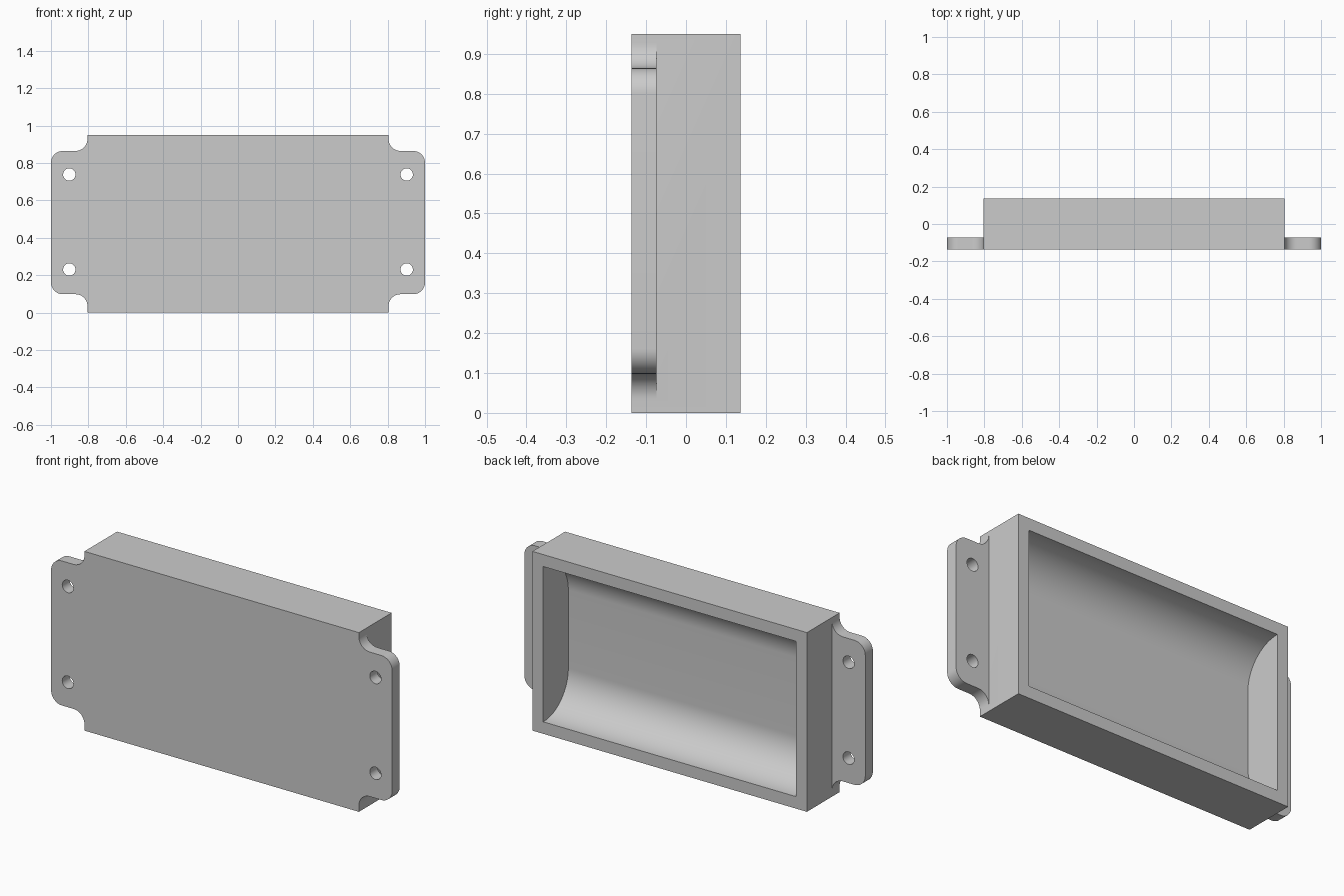
import bpy
import bmesh
from math import sin, cos, radians
from mathutils import Vector

if "Cube" in bpy.data.objects:
    bpy.data.objects.remove(bpy.data.objects["Cube"], do_unlink=True)

HALF_W, HALF_D, HEIGHT = 0.805, 0.137, 0.95   # box
WALL = 0.0635                                 # wall, flange and small radius
FLOOR_Y = -HALF_D + WALL
FLANGE_LOW, FLANGE_TOP = 0.098, 0.864

grey = bpy.data.materials.new("plain grey")
grey.use_nodes = True
grey.diffuse_color = (0.6, 0.6, 0.6, 1)
grey.node_tree.nodes["Principled BSDF"].inputs["Base Color"].default_value = grey.diffuse_color


def arc(cx, cy, r, start, end, steps=12):
    angles = [radians(start + (end - start) * i / steps) for i in range(steps + 1)]
    return [(cx + r * cos(a), cy + r * sin(a)) for a in angles]


def prism(name, points, sweep):
    """Closed outline of 3D points swept along a vector."""
    bm = bmesh.new()
    face = bm.faces.new([bm.verts.new(p) for p in points])
    swept = bmesh.ops.extrude_face_region(bm, geom=[face])["geom"]
    bmesh.ops.translate(bm, vec=Vector(sweep),
                        verts=[v for v in swept if isinstance(v, bmesh.types.BMVert)])
    bmesh.ops.recalc_face_normals(bm, faces=bm.faces)
    mesh = bpy.data.meshes.new(name)
    bm.to_mesh(mesh)
    bm.free()
    mesh.materials.append(grey)
    obj = bpy.data.objects.new(name, mesh)
    bpy.context.collection.objects.link(obj)
    return obj


def combine(target, tool, operation):
    """Apply a boolean and remove the tool."""
    mod = target.modifiers.new(operation, "BOOLEAN")
    mod.operation, mod.solver, mod.object = operation, "EXACT", tool
    bpy.context.view_layer.objects.active = target
    bpy.ops.object.modifier_apply(modifier=mod.name)
    bpy.data.objects.remove(tool, do_unlink=True)


# Box body
corners = [(-HALF_W, 0), (HALF_W, 0), (HALF_W, HEIGHT), (-HALF_W, HEIGHT)]
enclosure = prism("enclosure", [(x, -HALF_D, z) for x, z in corners], (0, 2 * HALF_D, 0))

# Mounting flanges: flared roots and rounded outer corners
r = WALL
root = HALF_W + r
outline = (arc(root, FLANGE_LOW - r, r, 180, 90)
           + arc(1 - r, FLANGE_LOW + r, r, -90, 0)
           + arc(1 - r, FLANGE_TOP - r, r, 0, 90)
           + arc(root, FLANGE_TOP + r, r, 270, 180))
inner = HALF_W - WALL / 2
outline = [(inner, FLANGE_LOW - r)] + outline + [(inner, FLANGE_TOP + r)]
for side in (-1, 1):
    flange = prism("flange", [(side * x, -HALF_D, z) for x, z in outline], (0, WALL, 0))
    combine(enclosure, flange, "UNION")

# Cavity open at the back, with wide coves along the top and bottom
low, high = WALL, HEIGHT - WALL
cove = HALF_D - FLOOR_Y - 0.005
section = (arc(FLOOR_Y + cove, low + cove, cove, 270, 180, 24)
           + arc(FLOOR_Y + cove, high - cove, cove, 180, 90, 24))
section = [(HALF_D + 0.1, low)] + section + [(HALF_D + 0.1, high)]
cavity_half = HALF_W - WALL
cavity = prism("cavity", [(-cavity_half, y, z) for y, z in section], (2 * cavity_half, 0, 0))
combine(enclosure, cavity, "DIFFERENCE")

# Screw holes
for side in (-1, 1):
    for z in (0.23, 0.738):
        ring = arc(side * 0.902, z, 0.033, 0, 360, 32)[:-1]
        hole = prism("hole", [(x, -0.3, y) for x, y in ring], (0, 0.4, 0))
        combine(enclosure, hole, "DIFFERENCE")

bpy.ops.object.select_all(action="DESELECT")
enclosure.select_set(True)
bpy.context.view_layer.objects.active = enclosure
bpy.ops.object.shade_smooth_by_angle(angle=radians(30))
